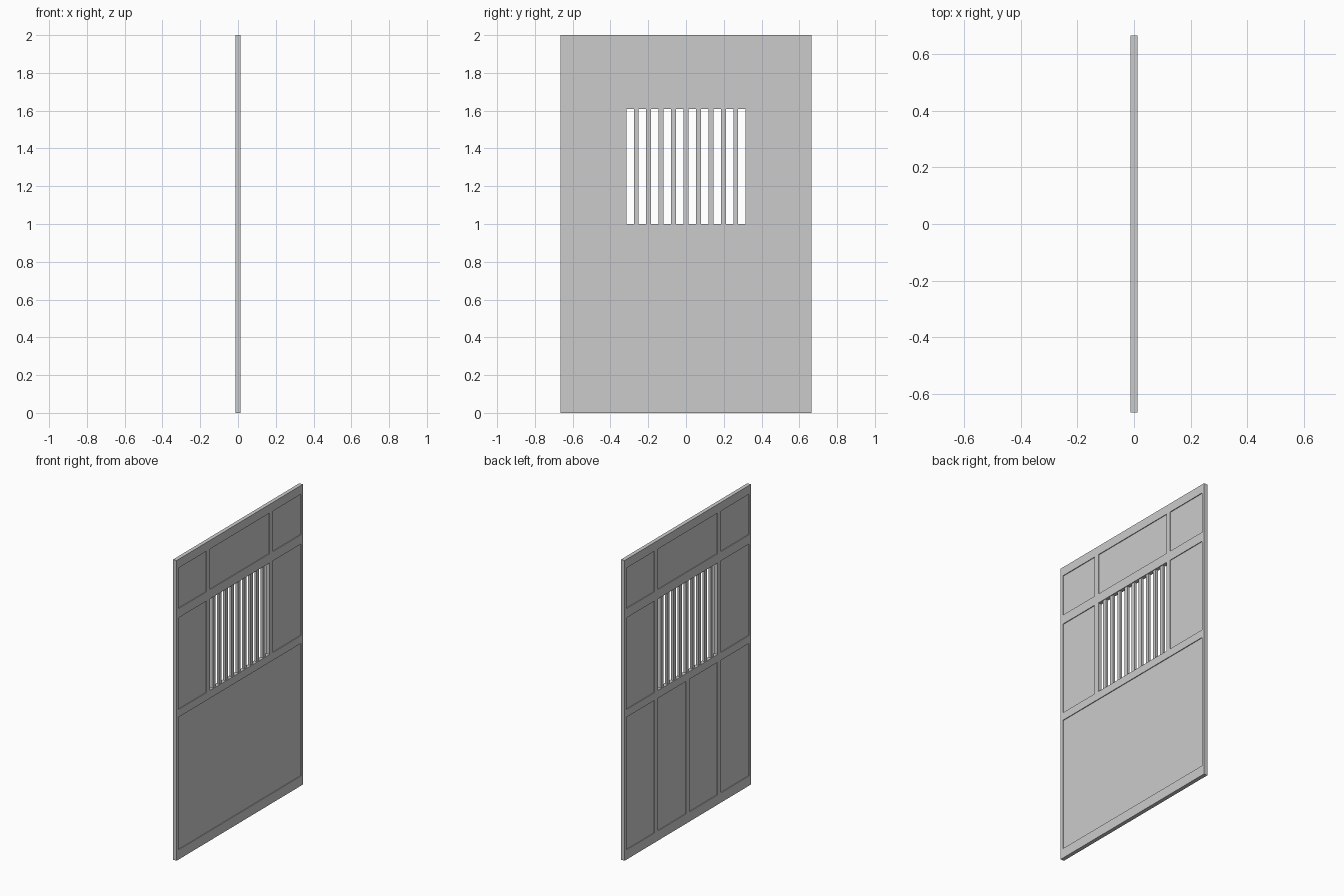
import bpy, bmesh

if "Cube" in bpy.data.objects:
    bpy.data.objects.remove(bpy.data.objects["Cube"])

T = 0.026            # frame thickness
RECESS = 0.005       # panel recess on each face
H = T / 2
W = 0.665            # half width of the door
STILE = 0.645        # inner edge of outer stiles
POST_IN, POST_OUT = 0.315, 0.35
CORE = H - RECESS


def box(name, y0, y1, z0, z1, x0=-H, x1=H):
    bm = bmesh.new()
    bmesh.ops.create_cube(bm, size=1)
    for v in bm.verts:
        v.co.x = x1 if v.co.x > 0 else x0
        v.co.y = y1 if v.co.y > 0 else y0
        v.co.z = z1 if v.co.z > 0 else z0
    me = bpy.data.meshes.new(name)
    bm.to_mesh(me)
    bm.free()
    ob = bpy.data.objects.new(name, me)
    bpy.context.collection.objects.link(ob)
    return ob


# Row limits: (bottom, top) of each recessed row
LOWER, MIDDLE, UPPER = (0.065, 0.948), (1.0, 1.61), (1.672, 1.942)

# Horizontal rails
rails = [("bottom_rail", 0, LOWER[0]), ("lock_rail", LOWER[1], MIDDLE[0]),
         ("upper_rail", MIDDLE[1], UPPER[0]), ("top_rail", UPPER[1], 2.0)]
for name, z0, z1 in rails:
    box(name, -STILE, STILE, z0, z1)

# Outer stiles, inner posts and side panels on both sides
for side, s in (("left", -1), ("right", 1)):
    def span(a, b):
        return sorted((s * a, s * b))
    box(side + "_stile", *span(STILE, W), 0, 2.0)
    for row, (z0, z1) in (("middle", MIDDLE), ("upper", UPPER)):
        box(f"{side}_{row}_post", *span(POST_IN, POST_OUT), z0, z1)
        box(f"{side}_{row}_panel", *span(POST_OUT, STILE), z0, z1, -CORE, CORE)

# Centre top panel and large lower panel
box("centre_top_panel", -POST_IN, POST_IN, *UPPER, -CORE, CORE)
box("lower_panel", -STILE, STILE, *LOWER, -CORE, CORE)

# Back-face posts dividing the lower panel into four
for i, (a, b) in enumerate([(-POST_OUT, -POST_IN), (-0.0175, 0.0175), (POST_IN, POST_OUT)]):
    box(f"back_lower_post_{i}", a, b, *LOWER, -H, -CORE)

# Vertical window bars
for i in range(9):
    y = (i - 4) * 0.0659
    box(f"window_bar_{i}", y - 0.013, y + 0.013, *MIDDLE, -0.008, 0.008)
